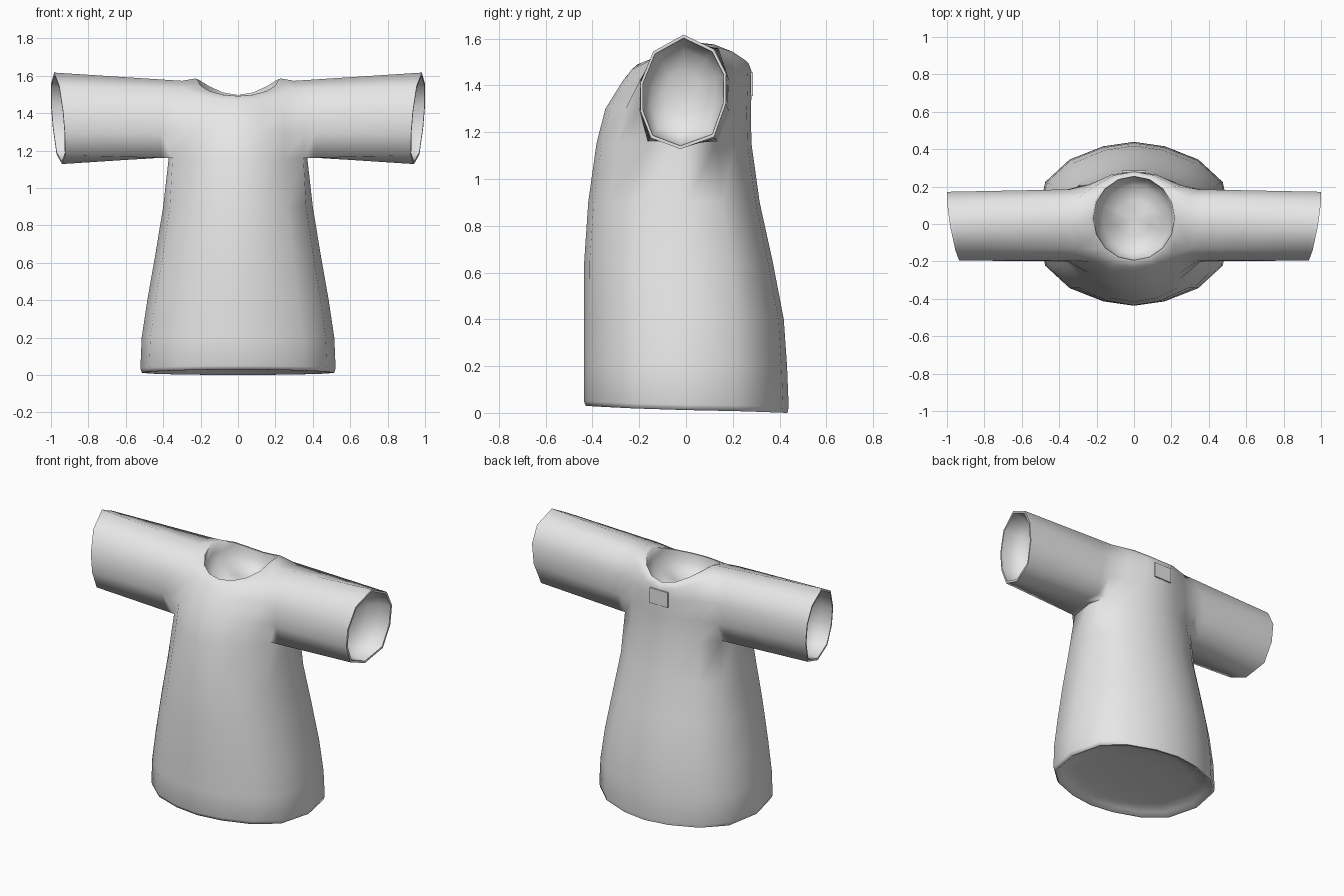
import bpy, bmesh, math
from mathutils import Vector

if "Cube" in bpy.data.objects:
    bpy.data.objects.remove(bpy.data.objects["Cube"])

cloth = bpy.data.materials.new("grey cloth")
cloth.diffuse_color = (0.8, 0.8, 0.8, 1)
cloth.use_nodes = True
cloth.node_tree.nodes["Principled BSDF"].inputs["Base Color"].default_value = cloth.diffuse_color

N = 16
# torso rings: half width, front y, back y, side z, front z, back z, squareness
ROWS = [
    (.514, -.428, .434, .012, .030, .000, 1),
    (.522, -.437, .439, .035, .050, .025, 1),
    (.515, -.437, .432, .20, .20, .20, 1),
    (.485, -.437, .418, .40, .40, .40, 1),
    (.441, -.435, .370, .65, .65, .65, 1),
    (.400, -.418, .315, .90, .90, .90, .9),
    (.370, -.383, .280, 1.165, 1.15, 1.15, .7),
    (.365, -.345, .277, 1.29, 1.30, 1.29, .6),
    (.350, -.270, .282, 1.43, 1.42, 1.41, .5),
    (.300, -.232, .280, 1.573, 1.468, 1.46, .3),
    (.230, -.207, .268, 1.585, 1.49, 1.495, 0),
]
ARM_LOW, ARM_TOP = 6, 9
# side edges of the armhole: row -> (x, front y, back y)
ARM_EDGE = {6: (.350, -.165, .135), 7: (.355, -.20, .185),
            8: (.345, -.195, .185), 9: (.30, -.13, .14)}
# cuff outline (y, z) from the top, round the back
CUFF = [(-.01, 1.617), (.12, 1.555), (.172, 1.45), (.17, 1.32), (.12, 1.18),
        (-.025, 1.128), (-.15, 1.175), (-.195, 1.29), (-.195, 1.41), (-.14, 1.545)]


def spow(v, p):
    return math.copysign(abs(v) ** p, v)


def ring_point(r, k):
    w, yf, yb, zs, zf, zb, sq = ROWS[r]
    c, s = math.cos(2 * math.pi * k / N), math.sin(2 * math.pi * k / N)
    x = w * spow(c, 1 + .2 * sq)
    mid = 0.03 if r == len(ROWS) - 1 else 0
    y = mid + ((yb - mid) if s > 0 else (mid - yf)) * spow(s, 1 - .3 * sq)
    drop = abs(s) ** (2.3 if s > 0 and r >= 9 else 1)
    z = zs + ((zb if s > 0 else zf) - zs) * drop
    if r in ARM_EDGE and k in (1, 7, 9, 15):
        ex, ef, eb = ARM_EDGE[r]
        x, y = math.copysign(ex, c), (eb if s > 0 else ef)
    return x, y, z


bm = bmesh.new()


def bridge(a, b):
    n = len(a)
    for i in range(n):
        j = (i + 1) % n
        bm.faces.new((a[i], a[j], b[j], b[i]))


def hollow(loop, inward, depth):
    """Thin lip and a rounded closed pocket inside an opening."""
    centre = sum((v.co for v in loop), Vector()) / len(loop)
    inward = Vector(inward)
    radius = sum((v.co - centre).length for v in loop) / len(loop)
    previous = loop
    for scale, d in ((1 - .013 / radius, 0), (.92, .4), (.75, .75), (.42, .95)):
        ring = [bm.verts.new(centre + (v.co - centre) * scale + inward * depth * d)
                for v in loop]
        bridge(previous, ring)
        previous = ring
    tip = bm.verts.new(centre + inward * depth)
    for i in range(len(loop)):
        bm.faces.new((previous[i], previous[(i + 1) % len(loop)], tip))


grid = [[bm.verts.new(ring_point(r, k)) for k in range(N)] for r in range(len(ROWS))]

# torso wall, leaving the armholes open
for r in range(len(ROWS) - 1):
    for k in range(N):
        if ARM_LOW <= r < ARM_TOP and k in (15, 0, 7, 8):
            continue
        k2 = (k + 1) % N
        bm.faces.new((grid[r][k], grid[r][k2], grid[r + 1][k2], grid[r + 1][k]))

# sleeves grown from the armholes
for side, mid, back, front in ((1, 0, 1, 15), (-1, 8, 7, 9)):
    loop = ([grid[9][mid]] + [grid[r][back] for r in (9, 8, 7, 6)] +
            [grid[6][mid]] + [grid[r][front] for r in (6, 7, 8, 9)])
    start = [v.co.copy() for v in loop]
    previous = loop
    for t in (.10, .4, .7, .96, 1):
        ring = []
        for p, (y, z) in zip(start, CUFF):
            end = Vector((side * (.965 + .17 * y + .08 * (z - 1.37)), y, z))
            ring.append(bm.verts.new(p.lerp(end, t)))
        bridge(previous, ring)
        previous = ring
    hollow(previous, (-side, 0, 0), .18)

# neck and hem openings
hollow(grid[-1], (0, 0, -1), .16)
hollow(grid[0], (0, 0, 1), .05)

bmesh.ops.recalc_face_normals(bm, faces=bm.faces)
mesh = bpy.data.meshes.new("shirt")
bm.to_mesh(mesh)
bm.free()
shirt = bpy.data.objects.new("shirt", mesh)
bpy.context.collection.objects.link(shirt)
mesh.materials.append(cloth)
bpy.context.view_layer.objects.active = shirt
shirt.select_set(True)
bpy.ops.object.shade_smooth_by_angle(angle=math.radians(75))

# small sewn patch below the back of the neck
bpy.ops.mesh.primitive_cube_add(size=1, location=(0, .281, 1.405))
patch = bpy.context.object
patch.name = "back_patch"
patch.scale = (.13, .009, .10)
patch.data.materials.append(cloth)
